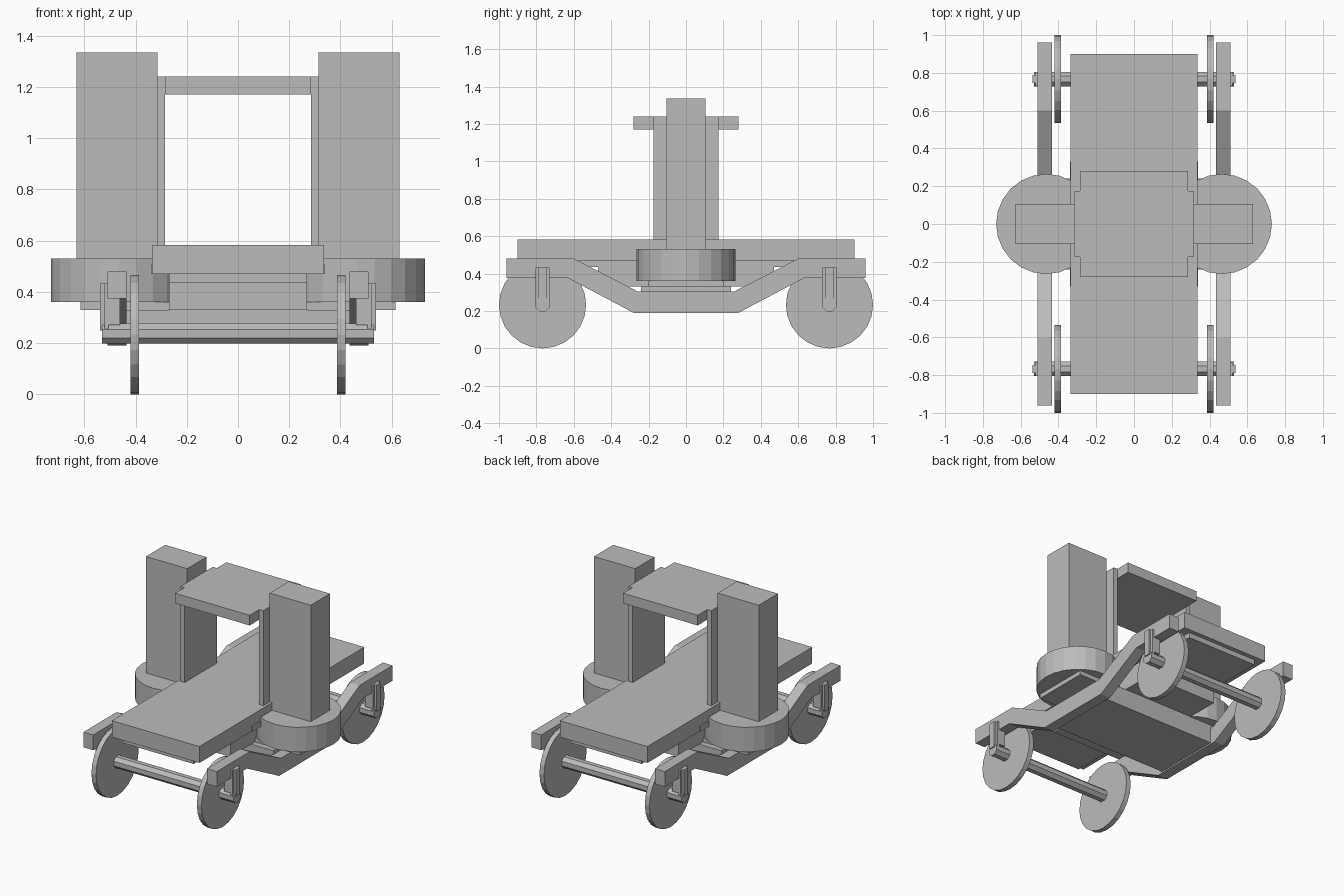
import bpy, bmesh, math
from mathutils import Matrix

cube = bpy.data.objects.get("Cube")
if cube:
    bpy.data.objects.remove(cube, do_unlink=True)

grey = bpy.data.materials.new("plain grey")
grey.use_nodes = True
grey.diffuse_color = (0.5, 0.5, 0.5, 1)
grey.node_tree.nodes["Principled BSDF"].inputs["Base Color"].default_value = (0.5, 0.5, 0.5, 1)


def finish(name, bm):
    bmesh.ops.recalc_face_normals(bm, faces=bm.faces[:])
    mesh = bpy.data.meshes.new(name)
    bm.to_mesh(mesh)
    bm.free()
    mesh.materials.append(grey)
    obj = bpy.data.objects.new(name, mesh)
    bpy.context.collection.objects.link(obj)
    return obj


def box(name, x, y, z):
    """Box from (low, high) ranges on each axis."""
    bm = bmesh.new()
    bmesh.ops.create_cube(bm, size=1)
    for v in bm.verts:
        v.co = [r[0] if c < 0 else r[1] for c, r in zip(v.co, (x, y, z))]
    return finish(name, bm)


def both(h):
    return (-h, h)


def cylinder(name, radius, depth, sides, location, along_x=False, turn=0):
    bm = bmesh.new()
    bmesh.ops.create_cone(bm, cap_ends=True, segments=sides, radius1=radius,
                          radius2=radius, depth=depth)
    matrix = Matrix.Rotation(turn, 4, "Z")
    if along_x:
        matrix = Matrix.Rotation(math.pi / 2, 4, "Y") @ matrix
    bmesh.ops.transform(bm, matrix=Matrix.Translation(location) @ matrix, verts=bm.verts[:])
    return finish(name, bm)


def side_bar(name, x, half_profile):
    """Extrude a front-to-back symmetric (y, z) outline across x."""
    top, bottom = half_profile
    outline = [(-y, z) for y, z in top] + [(y, z) for y, z in reversed(top)]
    outline += [(y, z) for y, z in bottom] + [(-y, z) for y, z in reversed(bottom)]
    bm = bmesh.new()
    face = bm.faces.new([bm.verts.new((x[0], y, z)) for y, z in outline])
    moved = bmesh.ops.extrude_face_region(bm, geom=[face])["geom"]
    verts = [g for g in moved if isinstance(g, bmesh.types.BMVert)]
    bmesh.ops.translate(bm, vec=(x[1] - x[0], 0, 0), verts=verts)
    return finish(name, bm)


# Deck and the stepped body beneath it
box("deck", both(0.335), both(0.9), (0.47, 0.583))
box("deck_underlayer", both(0.27), both(0.87), (0.434, 0.47))
box("body_block", both(0.27), both(0.47), (0.33, 0.434))
box("deck_saddle", both(0.34), both(0.33), (0.47, 0.508))
box("disc_support", both(0.615), both(0.2), (0.33, 0.36))
box("belly_pan", both(0.44), both(0.24), (0.2, 0.33))

# Roof plate
box("roof_plate", both(0.285), both(0.28), (1.17, 1.24))

frame_profile = (
    [(0.96, 0.48), (0.6, 0.48), (0.26, 0.305)],
    [(0.96, 0.375), (0.63, 0.375), (0.28, 0.19)],
)

for side, s in (("left", 1), ("right", -1)):
    def span(a, b):
        return tuple(sorted((a * s, b * s)))

    # Round base, tower and inner wall
    cylinder(f"{side}_base_disc", 0.265, 0.17, 24, (0.465 * s, 0, 0.445))
    box(f"{side}_tower", span(0.315, 0.63), both(0.105), (0.53, 1.335))
    box(f"{side}_inner_wall", span(0.285, 0.316), both(0.175), (0.53, 1.24))

    # Dropped side frame
    side_bar(f"{side}_frame", span(0.435, 0.51), frame_profile)

    for end, e in (("back", 1), ("front", -1)):
        y = 0.767 * e
        # Wheel with its axle hanger
        cylinder(f"{end}_{side}_wheel", 0.233, 0.035, 24, (0.403 * s, y, 0.233), True)
        box(f"{end}_{side}_hanger", span(0.505, 0.522), (y - 0.037, y + 0.037), (0.225, 0.433))
        box(f"{end}_{side}_hanger_rib", span(0.52, 0.538), (y - 0.021, y + 0.021), (0.25, 0.433))
        box(f"{end}_{side}_axle_box", span(0.46, 0.51), (y - 0.037, y + 0.037), (0.27, 0.38))

# Eight-sided axles
for end, e in (("back", 1), ("front", -1)):
    cylinder(f"{end}_axle", 0.042, 1.06, 8, (0, 0.767 * e, 0.237), True, math.pi / 8)
